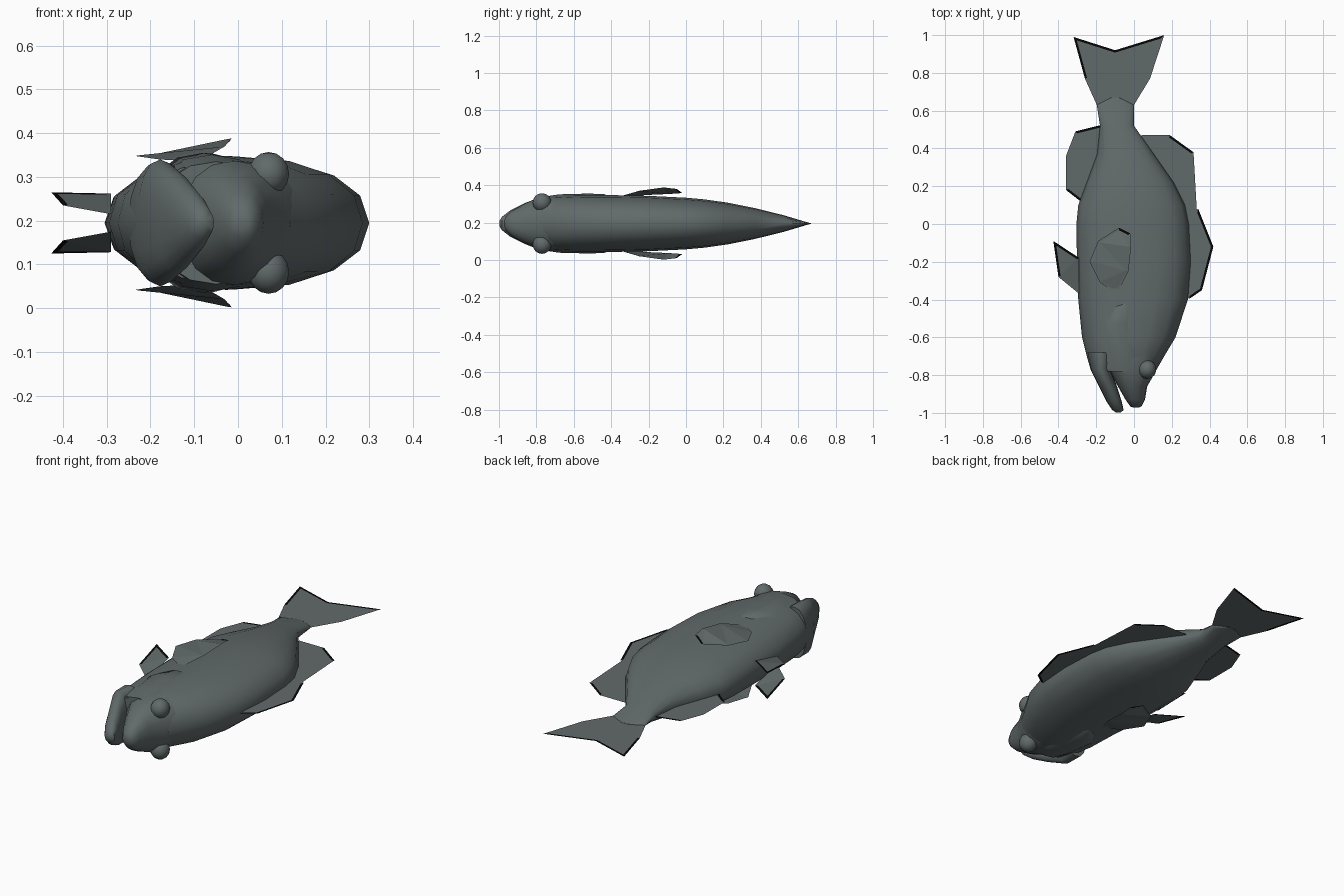
import bpy, bmesh, math

cube = bpy.data.objects.get("Cube")
if cube:
    bpy.data.objects.remove(cube, do_unlink=True)

MID = 0.195  # height of the symmetry plane: the fish lies on its side


def material(name, rgb):
    m = bpy.data.materials.new(name)
    m.use_nodes = True
    m.diffuse_color = (*rgb, 1)
    bsdf = m.node_tree.nodes["Principled BSDF"]
    bsdf.inputs["Base Color"].default_value = (*rgb, 1)
    bsdf.inputs["Roughness"].default_value = 0.8
    return m


SKIN = material("slate grey", (0.12, 0.145, 0.143))
DARK = material("black fin edge", (0.002, 0.002, 0.002))


def add_object(name, bm, smooth):
    mesh = bpy.data.meshes.new(name)
    bm.to_mesh(mesh)
    bm.free()
    mesh.materials.append(SKIN)
    mesh.materials.append(DARK)
    ob = bpy.data.objects.new(name, mesh)
    bpy.context.collection.objects.link(ob)
    if smooth:
        bpy.ops.object.select_all(action="DESELECT")
        ob.select_set(True)
        bpy.context.view_layer.objects.active = ob
        bpy.ops.object.shade_smooth_by_angle(angle=math.radians(45))
    return ob


def loft(name, stations, segments=16, power=0.9):
    """Skin rounded sections given as (y, x min, x max, half thickness)."""
    bm = bmesh.new()
    rings = []
    for y, x0, x1, h in stations:
        ring = []
        for i in range(segments):
            a = math.tau * i / segments
            c, s = math.cos(a), math.sin(a)
            c = math.copysign(abs(c) ** power, c)
            s = math.copysign(abs(s) ** power, s)
            ring.append(bm.verts.new(((x0 + x1) / 2 + (x1 - x0) / 2 * c, y, MID + h * s)))
        rings.append(ring)
    for a, b in zip(rings, rings[1:]):
        for i in range(segments):
            j = (i + 1) % segments
            bm.faces.new((a[i], a[j], b[j], b[i]))
    bm.faces.new(rings[0])
    bm.faces.new(rings[-1])
    bmesh.ops.recalc_face_normals(bm, faces=bm.faces)
    return add_object(name, bm, True)


def fin(name, points, dark=(), flip=False):
    """Flat sheet; the outline edges listed in dark get a narrow black rim."""
    bm = bmesh.new()
    verts = []
    for x, y, *z in points:
        z = z[0] if z else MID
        verts.append(bm.verts.new((x, y, 2 * MID - z if flip else z)))
    face = bm.faces.new(verts)
    face.normal_update()
    if (face.normal.z < 0) != flip:
        face.normal_flip()
    bmesh.ops.inset_individual(bm, faces=[face], thickness=0.012, use_even_offset=True)
    for f in bm.faces:
        for i in dark:
            if f is not face and verts[i] in f.verts and verts[(i + 1) % len(verts)] in f.verts:
                f.material_index = 1
    bmesh.ops.triangulate(bm, faces=bm.faces)
    return add_object(name, bm, False)


# Body from behind the mouth to the tail root
loft("body", [
    (-0.77, -0.23, 0.12, 0.135), (-0.70, -0.25, 0.16, 0.148), (-0.60, -0.275, 0.22, 0.153),
    (-0.40, -0.295, 0.285, 0.152), (-0.20, -0.302, 0.30, 0.148), (0.0, -0.305, 0.29, 0.138),
    (0.10, -0.295, 0.27, 0.129), (0.22, -0.25, 0.21, 0.112), (0.37, -0.195, 0.105, 0.082),
    (0.52, -0.18, 0.0, 0.045), (0.63, -0.197, 0.0, 0.012), (0.67, -0.12, -0.08, 0.001)])

# Open mouth: two tapering jaws
loft("upper_jaw", [
    (-0.68, -0.20, 0.16, 0.145), (-0.78, -0.13, 0.115, 0.142), (-0.86, -0.085, 0.07, 0.108),
    (-0.93, -0.045, 0.058, 0.07), (-0.965, -0.02, 0.04, 0.035), (-0.972, -0.005, 0.025, 0.012)])
loft("lower_jaw", [
    (-0.68, -0.25, -0.10, 0.14), (-0.77, -0.23, -0.125, 0.145), (-0.86, -0.185, -0.09, 0.11),
    (-0.94, -0.145, -0.065, 0.07), (-0.985, -0.115, -0.055, 0.035), (-0.998, -0.095, -0.07, 0.012)])

# Raised gill covers
loft("gill_covers", [
    (-0.78, -0.19, 0.09, 0.14), (-0.68, -0.21, 0.09, 0.156), (-0.53, -0.22, 0.06, 0.16),
    (-0.44, -0.15, 0.04, 0.158), (-0.42, -0.11, 0.02, 0.15)])

# Eyes and paired fins, mirrored across the body
for side, flip in (("left", False), ("right", True)):
    sign = -1 if flip else 1
    bm = bmesh.new()
    bmesh.ops.create_uvsphere(bm, u_segments=14, v_segments=8, radius=1)
    bmesh.ops.scale(bm, vec=(0.048, 0.05, 0.05), verts=bm.verts)
    bmesh.ops.translate(bm, vec=(0.07, -0.77, MID + sign * 0.112), verts=bm.verts)
    add_object("eye_" + side, bm, True)

    fin("pectoral_fin_" + side, [
        (-0.09, -0.37, 0.335), (-0.18, -0.31, 0.34), (-0.235, -0.20, 0.348),
        (-0.19, -0.09, 0.353), (-0.08, -0.02, 0.358), (-0.02, -0.05, 0.38),
        (-0.015, -0.12, 0.388), (-0.03, -0.25, 0.37)], dark=[4], flip=flip)
    fin("pelvic_fin_" + side, [
        (-0.29, -0.37, 0.215), (-0.40, -0.28, 0.235), (-0.427, -0.09, 0.265),
        (-0.29, -0.18, 0.262)], dark=[1, 2], flip=flip)

# Fins on the symmetry plane
fin("front_dorsal_fin", [
    (0.25, -0.38), (0.295, -0.395), (0.36, -0.35), (0.42, -0.12), (0.34, 0.08),
    (0.27, 0.03), (0.25, -0.1)], dark=[1, 2, 3])
fin("rear_dorsal_fin", [
    (0.24, 0.04), (0.335, 0.03), (0.315, 0.38), (0.19, 0.47), (0.04, 0.47),
    (0.03, 0.40), (0.14, 0.22)], dark=[2])
fin("anal_fin", [
    (-0.17, 0.525), (-0.31, 0.49), (-0.36, 0.36), (-0.36, 0.18), (-0.27, 0.11),
    (-0.22, 0.20), (-0.17, 0.38)], dark=[0, 3])
fin("tail_fin", [
    (-0.197, 0.63), (-0.26, 0.77), (-0.32, 0.99), (-0.10, 0.92), (0.16, 1.0),
    (0.085, 0.77), (0.0, 0.63), (-0.10, 0.60)], dark=[1, 2, 3])
